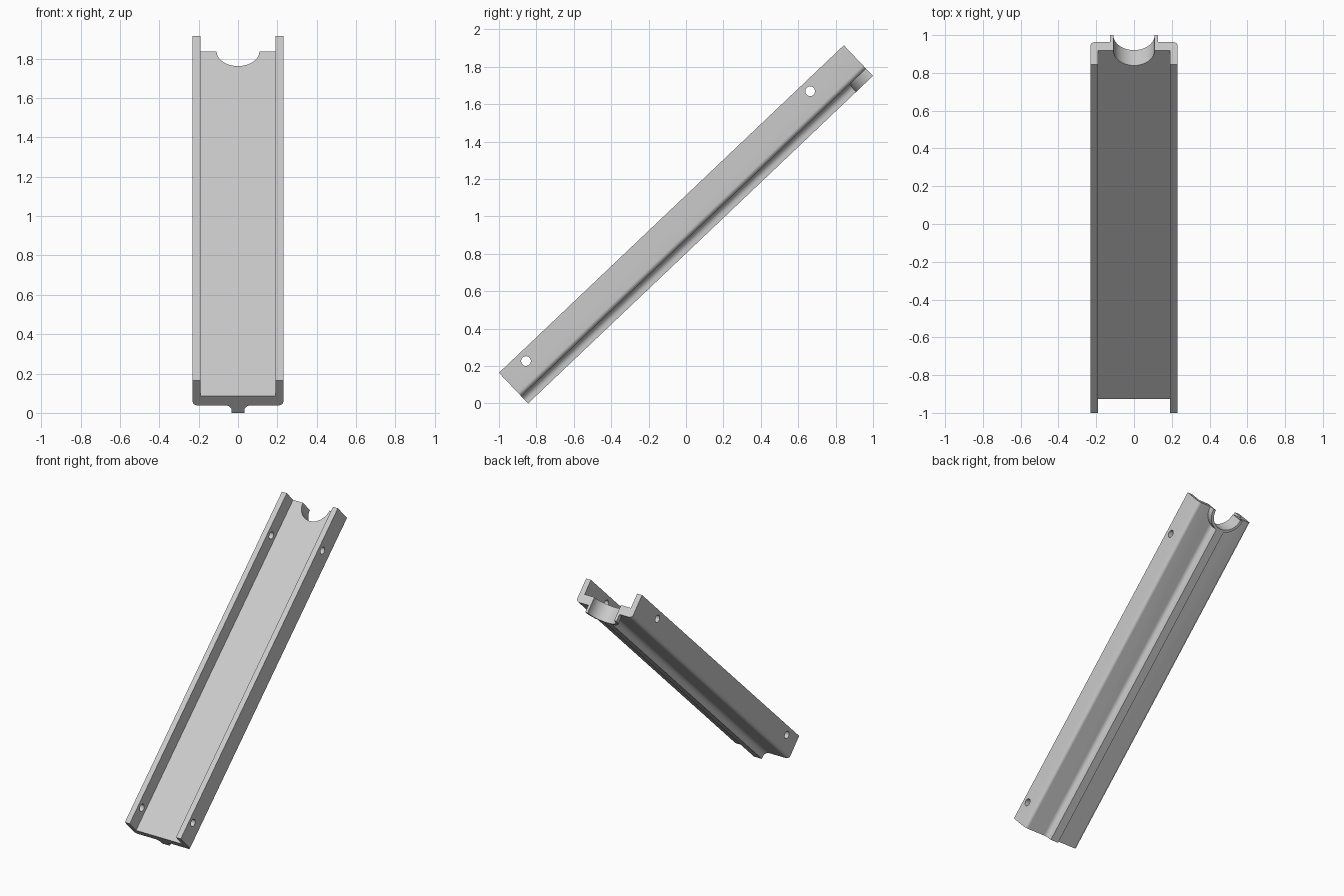
import bpy, bmesh, math
from mathutils import Matrix

if "Cube" in bpy.data.objects:
    bpy.data.objects.remove(bpy.data.objects["Cube"], do_unlink=True)

LENGTH, DEPTH = 2.543, 0.226      # along the channel, wall rim to rib underside
TILT = math.radians(43.52)

grey = bpy.data.materials.new("plain grey")
grey.use_nodes = True
grey.diffuse_color = (0.6, 0.6, 0.6, 1)
grey.node_tree.nodes["Principled BSDF"].inputs["Base Color"].default_value = (0.6, 0.6, 0.6, 1)


def new_object(name, bm):
    bmesh.ops.recalc_face_normals(bm, faces=bm.faces)
    mesh = bpy.data.meshes.new(name)
    bm.to_mesh(mesh)
    bm.free()
    mesh.materials.append(grey)
    obj = bpy.data.objects.new(name, mesh)
    bpy.context.collection.objects.link(obj)
    return obj


def prism(name, points, offset):
    """Extrude a closed 3D outline by an offset."""
    bm = bmesh.new()
    face = bm.faces.new([bm.verts.new(p) for p in points])
    moved = bmesh.ops.extrude_face_region(bm, geom=[face])["geom"]
    bmesh.ops.translate(bm, vec=offset, verts=[v for v in moved if isinstance(v, bmesh.types.BMVert)])
    return new_object(name, bm)


def cylinder(name, radius, height, matrix, sides):
    bm = bmesh.new()
    bmesh.ops.create_cone(bm, cap_ends=True, segments=sides, radius1=radius,
                          radius2=radius, depth=height, matrix=matrix)
    return new_object(name, bm)


def arc(cx, cz, r, start, end, steps=8):
    angles = [math.radians(start + (end - start) * i / steps) for i in range(steps + 1)]
    return [(cx + r * math.cos(a), cz + r * math.sin(a)) for a in angles]


def combine(target, tool, operation):
    mod = target.modifiers.new(operation.lower(), "BOOLEAN")
    mod.operation, mod.solver, mod.object = operation, "EXACT", tool
    bpy.context.view_layer.objects.active = target
    bpy.ops.object.modifier_apply(modifier=mod.name)
    bpy.data.objects.remove(tool, do_unlink=True)


# Channel: half section, mirrored, with rounded lower corners and filleted rib
half = [(0.19, -0.108), (0.19, 0), (0.23, 0)]
half += arc(0.205, -0.148, 0.025, 0, -90)
half += arc(0.067, -0.208, 0.035, 90, 180)
half += [(0.032, -DEPTH)]
section = half + [(-x, z) for x, z in reversed(half)]
channel = prism("channel", [(x, 0, z) for x, z in section], (0, LENGTH, 0))

# Half-round collar under the upper end
collar = prism("collar", [(x, LENGTH + y, -0.14) for x, y in arc(0, 0, 0.128, 180, 360, 32)],
               (0, 0, 0.14 - DEPTH))
combine(channel, collar, "UNION")

# Half-round notch through floor and collar
combine(channel, cylinder("notch_cutter", 0.109, 1, Matrix.Translation((0, LENGTH, 0)), 64), "DIFFERENCE")

# Pin holes through both walls
for along in (0.148, 2.243):
    place = Matrix.Translation((0, along, -0.054)) @ Matrix.Rotation(math.pi / 2, 4, "Y")
    combine(channel, cylinder("hole_cutter", 0.026, 1, place, 32), "DIFFERENCE")

# Tilt into place
channel.rotation_euler.x = TILT
channel.location = (0, -1, DEPTH * math.cos(TILT))
bpy.ops.object.select_all(action="DESELECT")
channel.select_set(True)
bpy.context.view_layer.objects.active = channel
bpy.ops.object.shade_smooth_by_angle(angle=math.radians(30))
